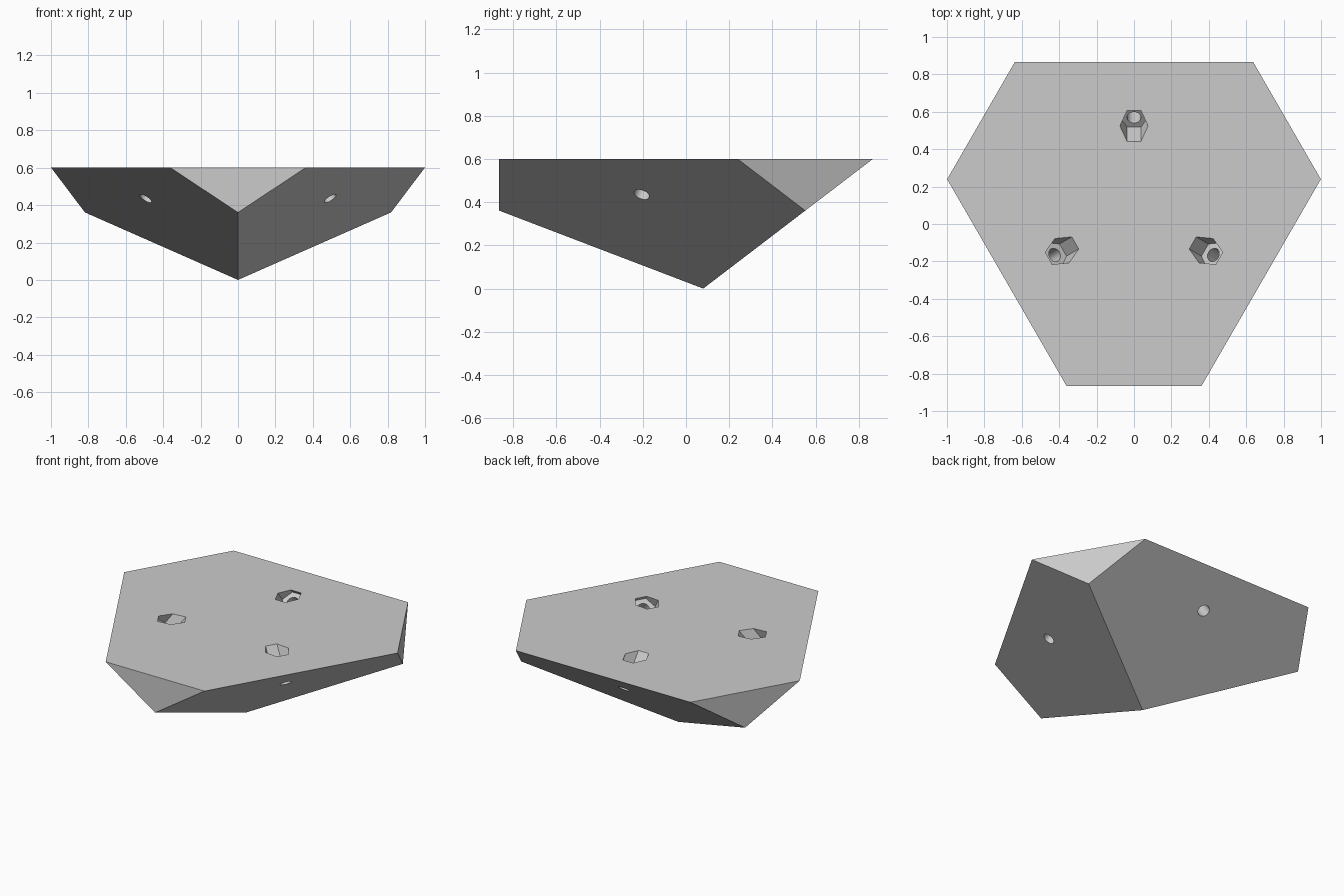
import bpy
import bmesh
from math import sin, cos, tan, atan, pi, radians
from mathutils import Matrix, Vector

if "Cube" in bpy.data.objects:
    bpy.data.objects.remove(bpy.data.objects["Cube"], do_unlink=True)

SLOPE = radians(37.377)          # tilt of each large lower face
HEIGHT = 0.6
CORNER = 0.945                   # distance from axis to the cut-off corners
REACH = HEIGHT / tan(SLOPE)      # distance from axis to the straight top edges
CENTRE = Vector((0, (CORNER - REACH) / 2, 0))
HALF_CUT = (REACH - CORNER / 2) / cos(pi / 6)

grey = bpy.data.materials.new("grey")
grey.use_nodes = True
colour = (0.6, 0.6, 0.6, 1)
grey.diffuse_color = colour
grey.node_tree.nodes["Principled BSDF"].inputs["Base Color"].default_value = colour


def make_object(name, bm):
    bmesh.ops.recalc_face_normals(bm, faces=bm.faces)
    mesh = bpy.data.meshes.new(name)
    bm.to_mesh(mesh)
    bm.free()
    mesh.materials.append(grey)
    obj = bpy.data.objects.new(name, mesh)
    bpy.context.collection.objects.link(obj)
    return obj


def turn(i):
    return Matrix.Translation(CENTRE) @ Matrix.Rotation(i * 2 * pi / 3, 4, "Z")


def cutter(name, sides, radius, start, length, placing):
    """Prism along the local z axis, first corner on local x."""
    bm = bmesh.new()
    ring = [bm.verts.new((radius * cos(2 * pi * k / sides),
                          radius * sin(2 * pi * k / sides), start))
            for k in range(sides)]
    face = bm.faces.new(ring)
    new = bmesh.ops.extrude_face_region(bm, geom=[face])["geom"]
    moved = [v for v in new if isinstance(v, bmesh.types.BMVert)]
    bmesh.ops.translate(bm, verts=moved, vec=(0, 0, length))
    bmesh.ops.transform(bm, matrix=placing, verts=bm.verts)
    obj = make_object(name, bm)
    obj.hide_render = True
    return obj


# Body: shallow three-sided point with cut corners and a flat top
bm = bmesh.new()
apex = bm.verts.new(CENTRE)
low, first, second = [], [], []
for i in range(3):
    low.append(bm.verts.new(turn(i) @ Vector((0, -CORNER, CORNER / 2 * tan(SLOPE)))))
    first.append(bm.verts.new(turn(i) @ Vector((-HALF_CUT, -CORNER, HEIGHT))))
    second.append(bm.verts.new(turn(i) @ Vector((HALF_CUT, -CORNER, HEIGHT))))
for i in range(3):
    j = (i + 1) % 3
    bm.faces.new((low[i], second[i], first[i]))
    bm.faces.new((apex, low[j], first[j], second[i], low[i]))
bm.faces.new([v for i in range(3) for v in (first[i], second[i])])
body = make_object("corner_bracket", bm)

# Screw holes square to each lower face, with hexagonal nut pockets on top
hole_at = Vector((0, 0.57, 0.57 * tan(SLOPE)))
cutters = []
for i in range(3):
    placing = turn(i) @ Matrix.Translation(hole_at) @ Matrix.Rotation(SLOPE, 4, "X")
    cutters.append(cutter("nut_pocket_cutter", 6, 0.075, 0.132, 0.4, placing))
    cutters.append(cutter("screw_hole_cutter", 32, 0.037, -0.1, 0.27, placing))

bpy.context.view_layer.objects.active = body
for tool in cutters:
    mod = body.modifiers.new("cut", "BOOLEAN")
    mod.operation = "DIFFERENCE"
    mod.solver = "EXACT"
    mod.object = tool
    bpy.ops.object.modifier_apply(modifier=mod.name)
    bpy.data.objects.remove(tool, do_unlink=True)

# Round hole walls stay smooth, all other edges sharp
for obj in bpy.context.selected_objects:
    obj.select_set(False)
body.select_set(True)
bpy.ops.object.shade_smooth_by_angle(angle=radians(30))
